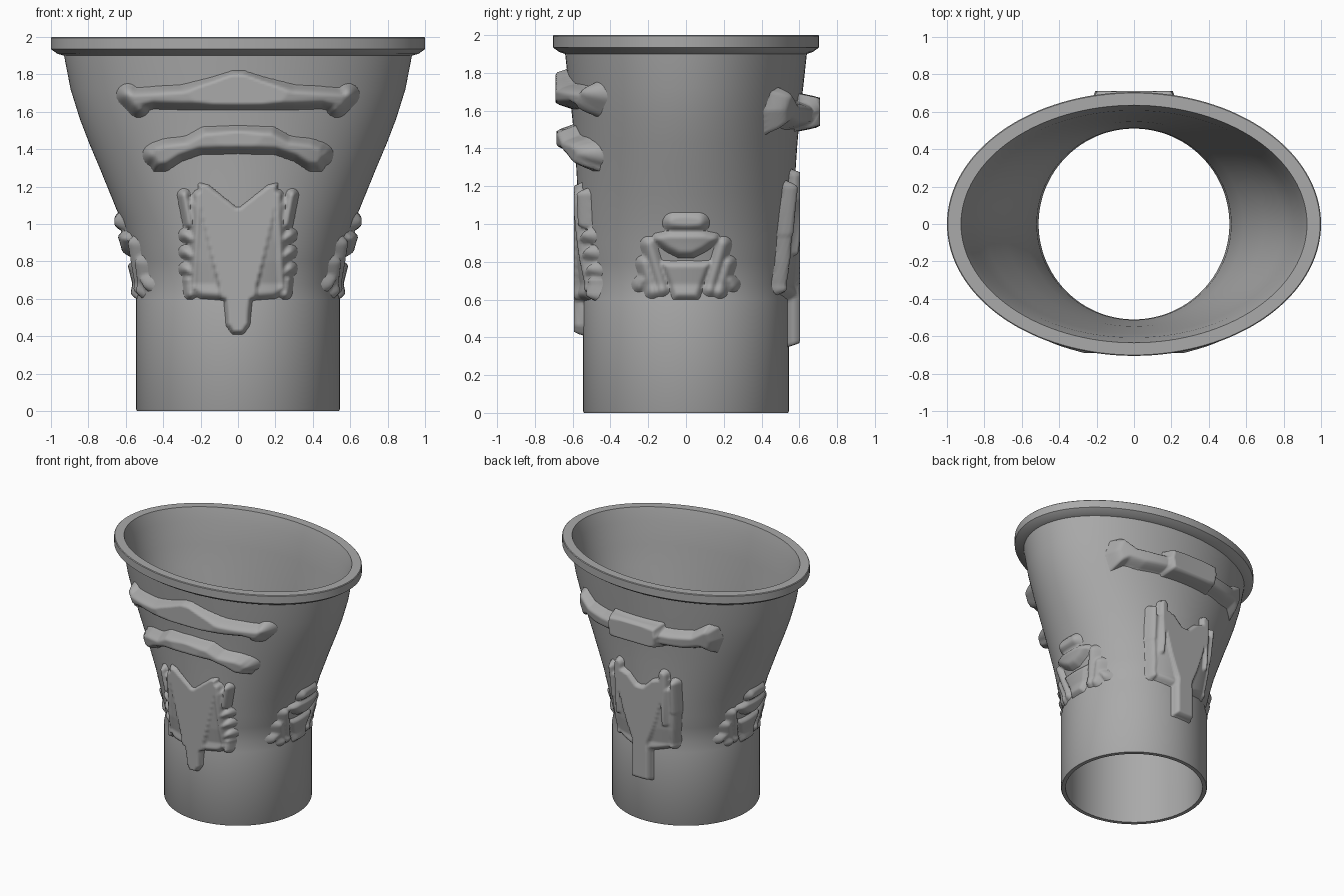
import bpy
import bmesh
from math import sin, cos, pi, sqrt, hypot, radians

cube = bpy.data.objects.get("Cube")
if cube:
    bpy.data.objects.remove(cube, do_unlink=True)

grey = bpy.data.materials.new("plain_grey")
grey.use_nodes = True
COLOUR = (0.4, 0.4, 0.4, 1)
grey.diffuse_color = COLOUR
for node in grey.node_tree.nodes:
    if node.type == 'BSDF_PRINCIPLED':
        node.inputs["Base Color"].default_value = COLOUR

# Rings of the oval funnel: height, half width, half depth
OUTER = [(0, .54, .54), (.01, .545, .545), (.6, .545, .545), (.68, .53, .53),
         (.8, .56, .55), (.9, .587, .558), (1.03, .63, .566), (1.16, .683, .573),
         (1.3, .74, .581), (1.43, .795, .59), (1.56, .845, .602), (1.72, .895, .62),
         (1.9, .93, .64)]
RIM = [(1.91, .965, .67), (1.935, 1, .705), (1.995, 1, .705), (2, .995, .7), (2, .925, .635)]
INNER = [(1.9, .895, .607), (1.72, .855, .586), (1.56, .8, .57), (1.3, .695, .547),
         (1.03, .585, .53), (.8, .52, .513), (.65, .51, .51), (0, .51, .51)]


def finish(name, mesh, angle):
    mesh.materials.append(grey)
    obj = bpy.data.objects.new(name, mesh)
    bpy.context.collection.objects.link(obj)
    bpy.ops.object.select_all(action='DESELECT')
    obj.select_set(True)
    bpy.context.view_layer.objects.active = obj
    bpy.ops.object.shade_smooth_by_angle(angle=radians(angle))
    return obj


def build_body(segments=128):
    bm = bmesh.new()
    rings = [[bm.verts.new((rx * cos(2 * pi * i / segments), ry * sin(2 * pi * i / segments), z))
              for i in range(segments)] for z, rx, ry in OUTER + RIM + INNER]
    for low, high in zip(rings, rings[1:] + rings[:1]):
        for i in range(segments):
            j = (i + 1) % segments
            bm.faces.new((low[i], low[j], high[j], high[i]))
    mesh = bpy.data.meshes.new("funnel_body")
    bm.to_mesh(mesh)
    bm.free()
    finish("funnel_body", mesh, 35)


def half_sizes(z):
    for (z0, a0, b0), (z1, a1, b1) in zip(OUTER, OUTER[1:]):
        if z <= z1:
            t = (z - z0) / (z1 - z0)
            return a0 + (a1 - a0) * t, b0 + (b1 - b0) * t
    return OUTER[-1][1:]


def edge_distance(p, a, b):
    dx, dy = b[0] - a[0], b[1] - a[1]
    t = ((p[0] - a[0]) * dx + (p[1] - a[1]) * dy) / max(dx * dx + dy * dy, 1e-9)
    t = min(1, max(0, t))
    return hypot(p[0] - a[0] - t * dx, p[1] - a[1] - t * dy)


# Relief shapes give a signed, rounded height over (distance from middle, height)
def plate(points, height, soft=.05):
    def f(p):
        inside, near = False, 9
        for a, b in zip(points, points[1:] + points[:1]):
            near = min(near, edge_distance(p, a, b))
            if (a[1] > p[1]) != (b[1] > p[1]):
                if p[0] < a[0] + (p[1] - a[1]) / (b[1] - a[1]) * (b[0] - a[0]):
                    inside = not inside
        s = (near if inside else -near) / soft
        return height * sin(pi / 2 * max(-1, min(1, s)))
    return f


def stroke(a, b, radius, height):
    def f(p):
        s = 1 - edge_distance(p, a, b) / radius
        return height * sin(pi / 2 * max(-1, min(1, s)))
    return f


def build_relief(name, facing, shapes, width, bottom, top, cap, step=.0115):
    nx, ny = facing
    cols, rows = round(2 * width / step), round((top - bottom) / step)
    sunk = -.015
    bm = bmesh.new()
    grid = {}
    for i in range(cols + 1):
        for j in range(rows + 1):
            a, z = -width + 2 * width * i / cols, bottom + (top - bottom) * j / rows
            lift = max(sunk, max(f((abs(a), z)) for f in shapes))
            rx, ry = half_sizes(z)
            across, deep = (rx, ry) if nx == 0 else (ry, rx)
            base = deep * sqrt(max(0, 1 - (a / across) ** 2))
            d = min(base + lift, max(cap, base + .008))
            grid[i, j] = (bm.verts.new((nx * d - ny * a, ny * d + nx * a, z)), lift)
    for i in range(cols):
        for j in range(rows):
            quad = [grid[i, j], grid[i + 1, j], grid[i + 1, j + 1], grid[i, j + 1]]
            if any(lift > sunk for _, lift in quad):
                bm.faces.new([v for v, _ in quad])
    bmesh.ops.delete(bm, geom=[v for v in bm.verts if not v.link_faces], context='VERTS')
    mesh = bpy.data.meshes.new(name)
    bm.to_mesh(mesh)
    bm.free()
    finish(name, mesh, 80)


build_body()

# Front bars
upper = [plate([(-.1, 1.82), (.03, 1.82), (.14, 1.785), (.3, 1.745), (.45, 1.735), (.59, 1.725),
                (.625, 1.66), (.57, 1.585), (.45, 1.615), (.3, 1.61), (-.1, 1.61)], .1),
         stroke((.53, 1.63), (.59, 1.69), .06, .095)]
build_relief("front_upper_bar", (0, -1), upper, .68, 1.54, 1.86, .69)

lower = [plate([(-.1, 1.53), (.19, 1.52), (.28, 1.47), (.4, 1.455), (.47, 1.43), (.495, 1.36),
                (.45, 1.28), (.37, 1.29), (.3, 1.335), (.2, 1.37), (-.1, 1.38)], .1),
         stroke((.4, 1.34), (.45, 1.37), .06, .095)]
build_relief("front_lower_bar", (0, -1), lower, .55, 1.23, 1.57, .685)

# Front shield: flat heart, lower wings, ridges and edge lobes
shield = [plate([(-.1, 1.1), (.01, 1.09), (.16, 1.21), (.215, 1.22), (.2, 1.05), (.12, .75),
                 (.075, .6), (.065, .46), (.03, .41), (-.1, .41)], .085, .04),
          plate([(-.1, 1.05), (.28, 1.15), (.27, 1), (.28, .64), (.2, .6), (-.1, .58)], .045, .04),
          stroke((.19, 1.13), (.075, .62), .03, .085),
          stroke((.29, 1.155), (.26, 1), .035, .06),
          stroke((.21, 1.15), (.235, .66), .035, .06),
          stroke((.265, .7), (.255, .63), .035, .055)]
shield += [stroke((.25, z - .02), (.28, z), .04, .055) for z in (.94, .85, .76)]
build_relief("front_shield", (0, -1), shield, .37, .36, 1.27, .593)

# Back bar with a thicker middle plate
back_bar = [plate([(-.1, 1.66), (.3, 1.65), (.45, 1.66), (.55, 1.725), (.61, 1.7), (.63, 1.6),
                   (.58, 1.47), (.5, 1.52), (.4, 1.5), (-.1, 1.51)], .085),
            plate([(-.1, 1.69), (.22, 1.69), (.24, 1.6), (.22, 1.49), (-.1, 1.49)], .13, .04)]
build_relief("back_bar", (0, 1), back_bar, .68, 1.43, 1.77, .71)

# Back shield with a squared stem and pronged top
back_shield = [plate([(-.1, 1.12), (.01, 1.1), (.1, 1.19), (.2, 1.23), (.23, 1.1), (.16, .85),
                      (.09, .65), (.09, .35), (-.1, .35)], .08, .04),
               plate([(-.1, 1.1), (.3, 1.18), (.29, .95), (.26, .64), (.1, .6), (-.1, .6)], .05, .04),
               stroke((.18, 1.1), (.02, .82), .035, .085),
               stroke((.2, 1.25), (.21, .85), .04, .08),
               stroke((.28, 1.19), (.27, .95), .04, .065),
               stroke((.27, .95), (.24, .66), .035, .06)]
build_relief("back_shield", (0, 1), back_shield, .37, .3, 1.32, .603)

# Matching layered crests on both sides
crest = [stroke((0, 1.005), (.07, 1.005), .055, .045),
         plate([(-.1, .815), (.04, .82), (.1, .85), (.19, .91), (.17, .95), (.1, .965),
                (-.1, .965)], .045, .04),
         plate([(-.1, .6), (.07, .6), (.15, .81), (.08, .805), (-.1, .805)], .035, .035),
         stroke((.2, .89), (.13, .66), .045, .04),
         stroke((.225, .79), (.18, .65), .045, .04),
         stroke((.25, .68), (.23, .7), .04, .04)]
for name, side in (("left_crest", 1), ("right_crest", -1)):
    build_relief(name, (side, 0), crest, .34, .55, 1.1, .66)
